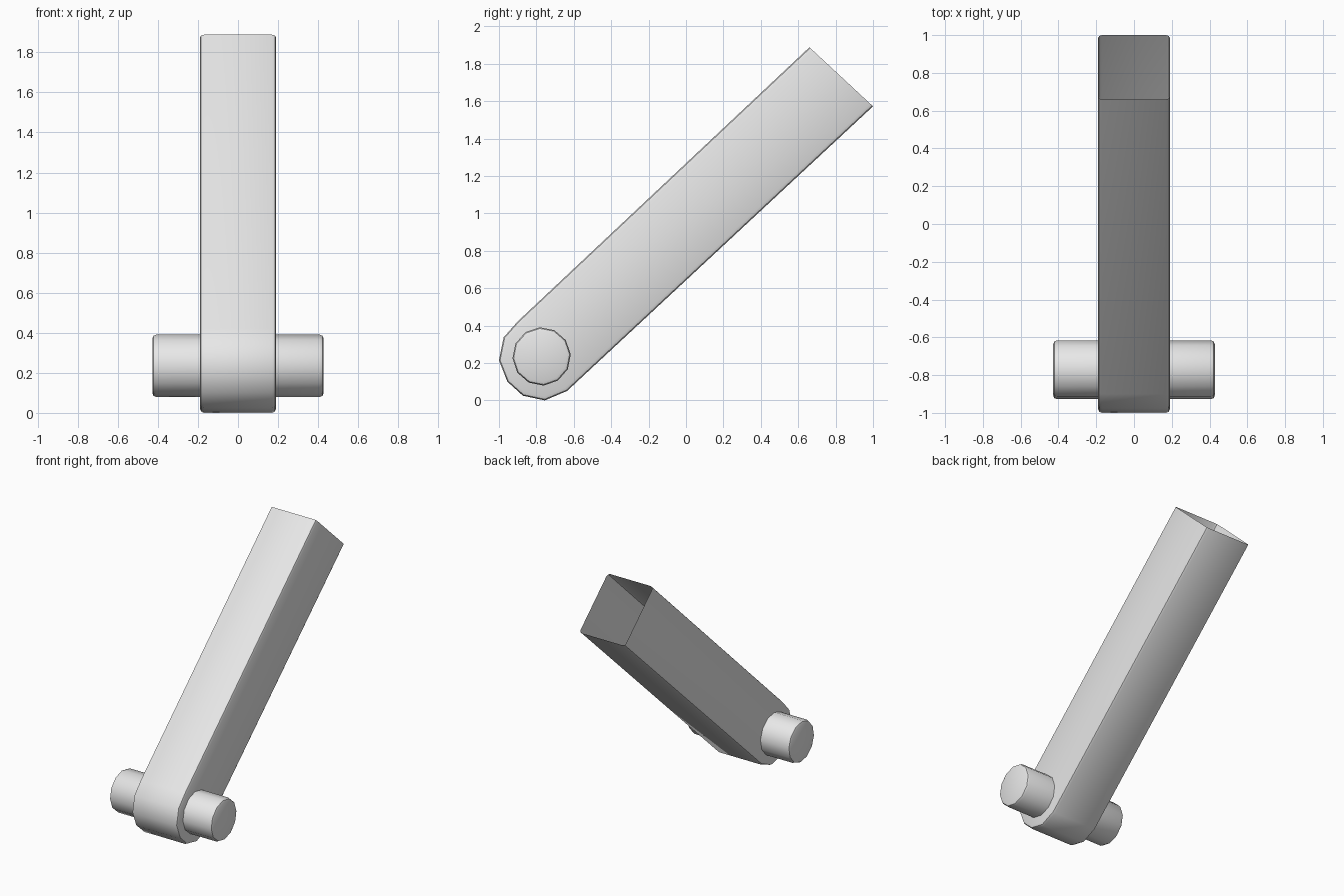
import bpy
import bmesh
import math

cube = bpy.data.objects.get("Cube")
if cube:
    bpy.data.objects.remove(cube, do_unlink=True)

grey = bpy.data.materials.new("light grey")
grey.use_nodes = True
grey.diffuse_color = (0.8, 0.8, 0.8, 1)
grey.node_tree.nodes["Principled BSDF"].inputs["Base Color"].default_value = (0.8, 0.8, 0.8, 1)


def extrude_profile(name, profile, half_width, bevel, open_end=False):
    """Sweep a side profile (y, z) along x and soften its rims.
    With open_end, the wall from the last point to the first is left out."""
    bm = bmesh.new()
    left = [bm.verts.new((half_width, y, z)) for y, z in profile]
    right = [bm.verts.new((-half_width, y, z)) for y, z in profile]
    caps = [bm.faces.new(left), bm.faces.new(right[::-1])]
    count = len(profile)
    for i in range(count - 1 if open_end else count):
        j = (i + 1) % count
        bm.faces.new((left[i], right[i], right[j], left[j]))
    bmesh.ops.recalc_face_normals(bm, faces=bm.faces[:])
    rims = [e for f in caps for e in f.edges if not e.is_boundary]
    bmesh.ops.bevel(bm, geom=rims, offset=bevel, segments=2, profile=0.5,
                    affect='EDGES', clamp_overlap=True)
    mesh = bpy.data.meshes.new(name)
    bm.to_mesh(mesh)
    bm.free()
    mesh.materials.append(grey)
    obj = bpy.data.objects.new(name, mesh)
    bpy.context.collection.objects.link(obj)
    bpy.ops.object.select_all(action='DESELECT')
    obj.select_set(True)
    bpy.context.view_layer.objects.active = obj
    bpy.ops.object.shade_smooth_by_angle(angle=math.radians(40))
    return obj


# Slanted hollow arm, rounded at the foot and open at the top
arm_profile = [(0.66, 1.888), (-0.9, 0.422), (-0.975, 0.337), (-1.0, 0.214),
               (-0.955, 0.1), (-0.872, 0.025), (-0.755, 0.0),
               (-0.636, 0.05), (1.0, 1.572)]
extrude_profile("arm", arm_profile, 0.19, 0.02, open_end=True)

# Twelve-sided pivot pin through the foot
pin_profile = [(-0.772 + 0.156 * math.cos(a), 0.235 + 0.156 * math.sin(a))
               for a in (math.radians(4 + 30 * i) for i in range(12))]
extrude_profile("pivot_pin", pin_profile, 0.428, 0.02)
